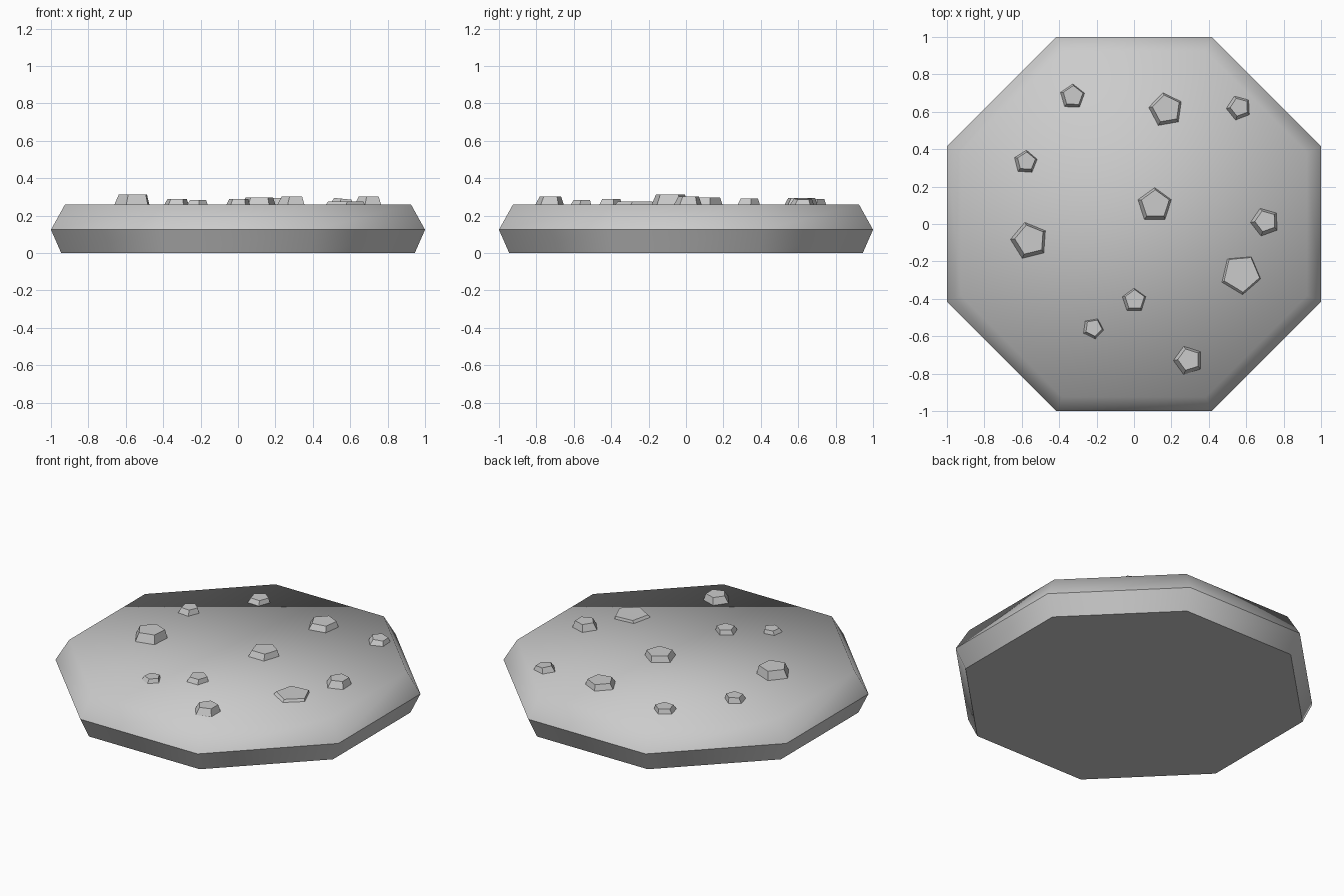
import bpy, bmesh
from math import cos, sin, pi, radians

cube = bpy.data.objects.get("Cube")
if cube:
    bpy.data.objects.remove(cube)

stone = bpy.data.materials.new("stone_grey")
stone.use_nodes = True
stone.diffuse_color = (0.6, 0.6, 0.6, 1)
stone.node_tree.nodes["Principled BSDF"].inputs["Base Color"].default_value = stone.diffuse_color


def stack_rings(name, rings, sides, start, sharp_heights=(), smooth=False):
    """Loft polygon rings (x, y, z, radius, tilt) from bottom to top, with capped ends."""
    bm = bmesh.new()
    loops = []
    for cx, cy, z, r, tilt in rings:
        angles = [start + 2 * pi * i / sides for i in range(sides)]
        loops.append([bm.verts.new((cx + r * cos(a), cy + r * sin(a), z + tilt * r * cos(a)))
                      for a in angles])
    for low, high in zip(loops, loops[1:]):
        for i in range(sides):
            j = (i + 1) % sides
            bm.faces.new((low[i], low[j], high[j], high[i]))
    bm.faces.new(loops[0][::-1])
    bm.faces.new(loops[-1])
    for face in bm.faces:
        face.smooth = smooth
    # Crease the rings that read as hard edges
    for edge in bm.edges:
        a, b = edge.verts
        if abs(a.co.z - b.co.z) < 1e-4 and any(abs(a.co.z - h) < 1e-4 for h in sharp_heights):
            edge.smooth = False
    mesh = bpy.data.meshes.new(name)
    bm.to_mesh(mesh)
    bm.free()
    mesh.materials.append(stone)
    obj = bpy.data.objects.new(name, mesh)
    bpy.context.collection.objects.link(obj)
    return obj


# Octagonal slab: narrow foot, wide waist, soft rounded top
TOP = 0.26
corner = 1 / cos(pi / 8)
profile = [(0, 0.945), (0.125, 1.0), (TOP, 0.925)]
stack_rings("slab", [(0, 0, z, r * corner, 0) for z, r in profile],
            8, pi / 8, sharp_heights=(0, 0.125), smooth=True)

# Pebbles: x, y, base radius, top radius, height, turn in degrees, tilt
pebbles = [
    (-0.33, 0.68, 0.070, 0.055, 0.028, 88, 0),
    (0.17, 0.61, 0.095, 0.076, 0.035, 100, 0),
    (0.56, 0.62, 0.070, 0.050, 0.030, 111, -0.1),
    (-0.58, 0.33, 0.066, 0.050, 0.032, 86, 0),
    (0.11, 0.10, 0.096, 0.078, 0.036, 90, 0),
    (-0.56, -0.09, 0.103, 0.082, 0.052, 104, 0),
    (0.70, 0.01, 0.080, 0.058, 0.042, 110, 0),
    (0.57, -0.27, 0.112, 0.100, 0.016, -85, 0),
    (0.00, -0.41, 0.068, 0.054, 0.028, 90, 0),
    (-0.22, -0.56, 0.060, 0.046, 0.024, -80, 0),
    (0.29, -0.73, 0.082, 0.060, 0.042, 108, 0),
]
for n, (x, y, base, top, height, turn, tilt) in enumerate(pebbles, 1):
    stack_rings(f"pebble_{n}",
                [(x, y, TOP - 0.005, base, 0), (x + 0.004, y + 0.005, TOP + height, top, tilt)],
                5, radians(turn))
